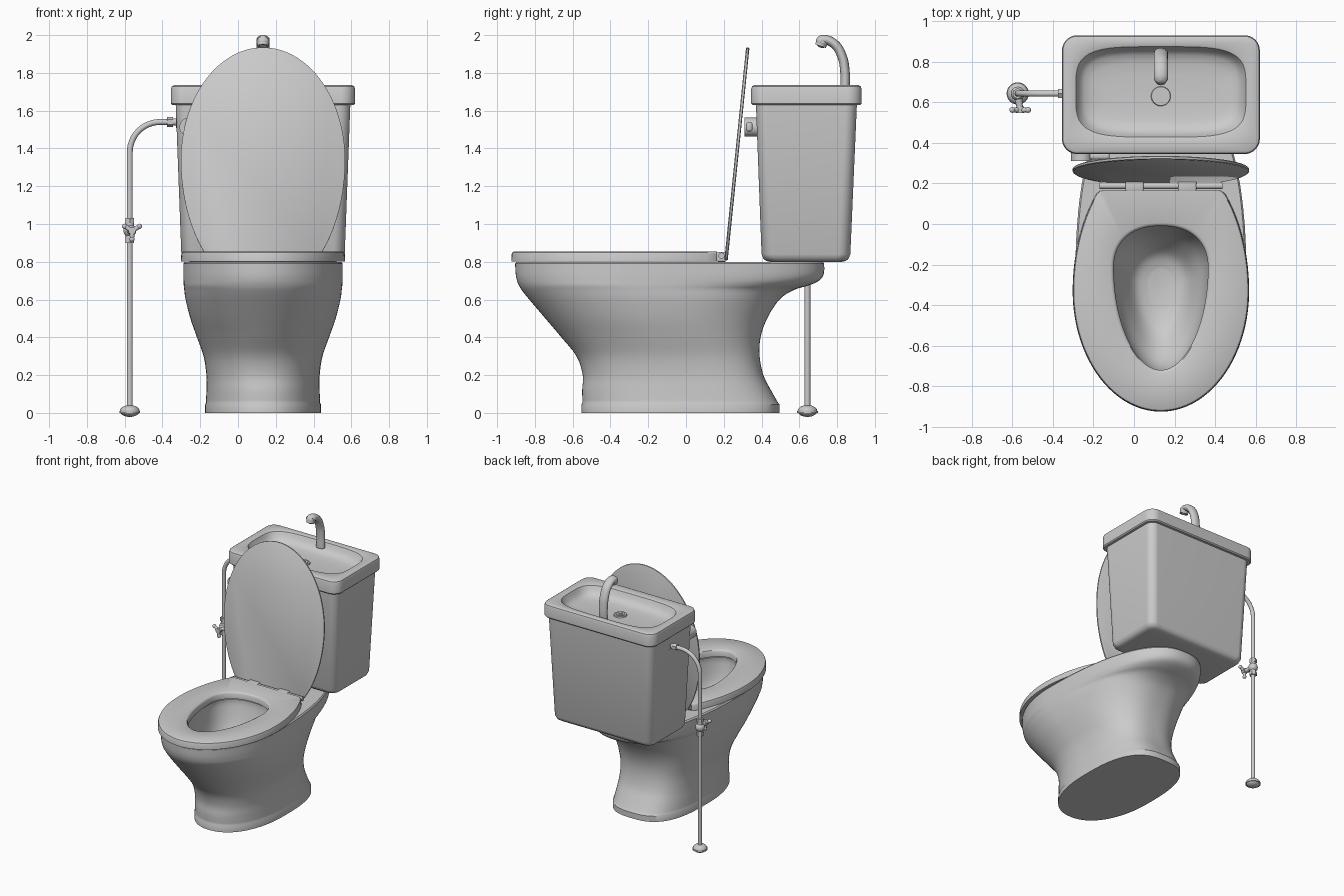
import bpy, bmesh
from math import sin, cos, pi, radians
from mathutils import Vector

if "Cube" in bpy.data.objects:
    bpy.data.objects.remove(bpy.data.objects["Cube"])

CX = 0.1325   # the fixture's own mirror plane
N = 96        # points per cross-section


def spow(v, e):
    return abs(v) ** e * (1 if v >= 0 else -1)


def egg(z, yf, yb, hw, yc, nf=2.0, nb=2.0, cut=9.0, cx=CX):
    """Egg outline: front and back halves are separate superellipses."""
    pts = []
    for i in range(N):
        t = 2 * pi * (i + .5) / N
        n, ry = (nb, yb - yc) if sin(t) > 0 else (nf, yc - yf)
        y = yc + ry * spow(sin(t), 2 / n)
        pts.append((cx + hw * spow(cos(t), 2 / n), min(y, cut), z))
    return pts


def rrect(z, x0, x1, y0, y1, r):
    """Rounded rectangle outline."""
    pts, q = [], N // 4
    corners = [(x1 - r, y1 - r), (x0 + r, y1 - r), (x0 + r, y0 + r), (x1 - r, y0 + r)]
    for k, (cx, cy) in enumerate(corners):
        for i in range(q):
            a = (k + i / (q - 1)) * pi / 2
            pts.append((cx + r * cos(a), cy + r * sin(a), z))
    return pts


def smooth_rows(rows, steps=4):
    """Catmull-Rom interpolation of section parameters."""
    out = []
    for i in range(len(rows) - 1):
        a, b, c, d = (rows[max(0, min(len(rows) - 1, i + k))] for k in (-1, 0, 1, 2))
        for s in range(steps):
            t = s / steps
            out.append([.5 * (2 * q + (r - p) * t + (2 * p - 5 * q + 4 * r - w) * t * t
                              + (3 * q - p - 3 * r + w) * t ** 3)
                        for p, q, r, w in zip(a, b, c, d)])
    return out + [list(rows[-1])]


def finish(name, bm):
    bmesh.ops.recalc_face_normals(bm, faces=bm.faces[:])
    me = bpy.data.meshes.new(name)
    bm.to_mesh(me)
    bm.free()
    ob = bpy.data.objects.new(name, me)
    bpy.context.collection.objects.link(ob)
    return ob


def loft(name, rings, closed=False):
    bm = bmesh.new()
    vr = [[bm.verts.new(p) for p in ring] for ring in rings]
    pairs = list(zip(vr, vr[1:])) + ([(vr[-1], vr[0])] if closed else [])
    for a, b in pairs:
        for i in range(N):
            j = (i + 1) % N
            bm.faces.new((a[i], a[j], b[j], b[i]))
    if not closed:
        bm.faces.new(vr[0])
        bm.faces.new(vr[-1])
    return finish(name, bm)


def cyl(name, p, q, r, r2=None, seg=32):
    p, q = Vector(p), Vector(q)
    bm = bmesh.new()
    bmesh.ops.create_cone(bm, cap_ends=True, segments=seg, radius1=r,
                          radius2=r if r2 is None else r2, depth=(q - p).length)
    ob = finish(name, bm)
    ob.location = (p + q) / 2
    ob.rotation_euler = (q - p).to_track_quat('Z', 'Y').to_euler()
    return ob


def box(name, lo, hi, bevel=.008):
    bm = bmesh.new()
    bmesh.ops.create_cube(bm, size=1)
    for v in bm.verts:
        v.co = [l + (c + .5) * (h - l) for c, l, h in zip(v.co, lo, hi)]
    bmesh.ops.bevel(bm, geom=bm.edges[:], offset=bevel, segments=3, profile=.5, affect='EDGES')
    return finish(name, bm)


def ball(name, c, r, sz=1):
    bm = bmesh.new()
    bmesh.ops.create_uvsphere(bm, u_segments=24, v_segments=14, radius=r)
    ob = finish(name, bm)
    ob.location, ob.scale = c, (1, 1, sz)
    return ob


def tube(name, pts, r, kind='POLY'):
    cu = bpy.data.curves.new(name, 'CURVE')
    cu.dimensions, cu.bevel_depth, cu.bevel_resolution = '3D', r, 6
    cu.use_fill_caps = True
    sp = cu.splines.new(kind)
    if kind == 'BEZIER':
        sp.bezier_points.add(len(pts) - 1)
        for b, p in zip(sp.bezier_points, pts):
            b.co, b.handle_left_type, b.handle_right_type = p, 'AUTO', 'AUTO'
    else:
        sp.points.add(len(pts) - 1)
        for b, p in zip(sp.points, pts):
            b.co = (*p, 1)
        sp.use_smooth = True
    ob = bpy.data.objects.new(name, cu)
    bpy.context.collection.objects.link(ob)
    return ob


# Bowl: z, front y, back y, half width, widest y, front and back exponents
outer = smooth_rows([
    (.055, -.548, .487, .302, -.03, 2.2, 2.8), (.12, -.55, .45, .30, -.04, 2.2, 2.8),
    (.2, -.547, .41, .30, -.06, 2.2, 2.8), (.3, -.58, .39, .315, -.10, 2.1, 2.7),
    (.4, -.66, .395, .35, -.15, 2, 2.6), (.5, -.745, .43, .385, -.2, 2, 2.5),
    (.6, -.83, .495, .41, -.25, 2, 2.5), (.65, -.87, .57, .417, -.28, 2, 2.4),
    (.675, -.885, .65, .42, -.3, 2, 2.4), (.70, -.895, .705, .421, -.3, 2, 2.4),
    (.735, -.902, .73, .422, -.3, 2, 2.4), (.79, -.905, .732, .422, -.3, 2, 2.4)])
inner = smooth_rows([
    (.79, -.735, .005, .245, -.22, 1.95, 2.3), (.74, -.735, .0, .245, -.22, 1.95, 2.3),
    (.6, -.70, -.04, .22, -.24, 2, 2.3), (.5, -.62, -.09, .175, -.26, 2, 2.2),
    (.42, -.52, -.15, .125, -.28, 2, 2), (.39, -.42, -.22, .06, -.3, 2, 2)])
plinth = [(0, -.553, .495, .306, -.03, 2.2, 2.8), (.045, -.553, .495, .306, -.03, 2.2, 2.8)]
lip = [(.80, -.897, .722, .414, -.3, 2, 2.4), (.80, -.745, .015, .255, -.22, 1.95, 2.3)]
loft("bowl", [egg(*r) for r in plinth + outer + lip + inner])

# Seat ring, back edge cut straight
loft("seat", [egg(z, -.925 + d, .37 - d, .435 - d, -.33, cut=.165)
              for z, d in ((.802, 0), (.84, .002), (.85, .006), (.855, .014))] +
     [egg(z, -.72 - d, -.01 + d, .2325 + d, -.22, 1.95, 2.3)
      for z, d in ((.855, .016), (.851, .006), (.842, 0), (.802, 0))], closed=True)

# Raised lid, modelled flat from its hinge and swung up
lid = loft("lid", [egg(z, -1.131 + d, .17 - d, .435 - d, -.53, cut=0)
                   for z, d in ((0, .006), (.004, 0), (.014, 0), (.018, .006))])
lid.location, lid.rotation_euler = (0, .203, .81), (radians(-95.84), 0, 0)

# Hinge
cyl("hinge_rod", (-.17, .188, .832), (.435, .188, .832), .016)
for s, side in ((-1, "left"), (1, "right")):
    x = CX + s * .13
    box("hinge_block_" + side, (x - .045, .162, .80), (x + .045, .215, .852))

# Tank, tapering downward
loft("tank", [rrect(z, -.30 - .03 * k + d, .565 + .03 * k - d, .40 - .03 * k + d,
                    .87 + .035 * k - d, .06)
              for z, k, d in ((.80, 0, .045), (.804, 0, .026), (.815, 0, .01),
                              (.84, 0, 0), (1.64, 1, 0))])

# Tank cover with hand basin
loft("tank_cover_basin",
     [rrect(z, -.355 + d, .62 - d, .345 + d, .93 - d, .075 - d)
      for z, d in ((1.63, .008), (1.638, 0), (1.715, 0), (1.729, .005), (1.735, .016))] +
     [egg(z, .42 + d, .882 - d, .4275 - d, .65, 4, 4)
      for z, d in ((1.735, 0), (1.731, .008), (1.715, .016), (1.69, .028),
                   (1.67, .05), (1.66, .09), (1.655, .15))])
cyl("drain_flange", (CX, .63, 1.65), (CX, .63, 1.663), .05, .046)
cyl("drain_hole", (CX, .63, 1.66), (CX, .63, 1.668), .033)
cyl("drain_plug", (CX, .63, 1.66), (CX, .63, 1.674), .016)

# Spout, wider than deep
spout = tube("spout", [(0, .842, 1.70), (0, .842, 1.80), (0, .825, 1.89), (0, .785, 1.953),
                       (0, .73, 1.976), (0, .71, 1.97)], .025, 'BEZIER')
spout.location.x, spout.scale.x = CX, 1.4
ball("spout_tip", (CX, .722, 1.966), .034)
cyl("spout_nozzle", (CX, .712, 1.942), (CX, .722, 1.97), .03)

# Flush lever
cyl("flush_knob", (-.26, .31, 1.513), (-.26, .40, 1.513), .05)
box("flush_lever", (-.27, .318, 1.49), (-.12, .352, 1.54), .012)

# Water supply pipe
PX, PY = -.573, .643
bend = [(PX + .16 - .16 * cos(a), PY, 1.38 + .16 * sin(a))
        for a in (pi / 2 * i / 12 for i in range(13))]
tube("supply_pipe", [(PX, PY, .01)] + bend + [(-.30, PY, 1.54)], .0155)
cyl("floor_flange_rim", (PX, PY, 0), (PX, PY, .01), .055)
ball("floor_flange", (PX, PY, .008), .052, .6).location.z = .01
cyl("tank_nut", (-.375, PY, 1.54), (-.345, PY, 1.54), .026, seg=6)
cyl("tank_fitting", (-.345, PY, 1.54), (-.31, PY, 1.54), .019)
cyl("tank_washer", (-.328, PY, 1.54), (-.318, PY, 1.54), .032)

# Stop valve with three-lobed handle
for z, nm in ((.90, "lower"), (1.005, "upper")):
    cyl("valve_nut_" + nm, (PX, PY, z), (PX, PY, z + .028), .027, seg=6)
cyl("valve_body", (PX, PY, .91), (PX, PY, 1.02), .022)
ball("valve_bulb", (PX, PY, .965), .034)
cyl("valve_stem", (PX, PY, .965), (PX + .012, .56, .965), .022, .014)
for i in range(3):
    a = radians(30 + 120 * i)
    hub = Vector((PX + .012, .562, .965))
    end = hub + Vector((cos(a), 0, sin(a))) * .045
    cyl(f"valve_handle_arm_{i}", hub, end, .014, .011)
    ball(f"valve_handle_lobe_{i}", end, .014)
cyl("valve_handle_hub", (PX + .012, .548, .965), (PX + .012, .578, .965), .02)

# Smooth shading with crisp edges
for ob in [o for o in bpy.context.scene.objects if o.type == 'MESH']:
    bpy.ops.object.select_all(action='DESELECT')
    ob.select_set(True)
    bpy.context.view_layer.objects.active = ob
    bpy.ops.object.shade_smooth_by_angle(angle=radians(35))
